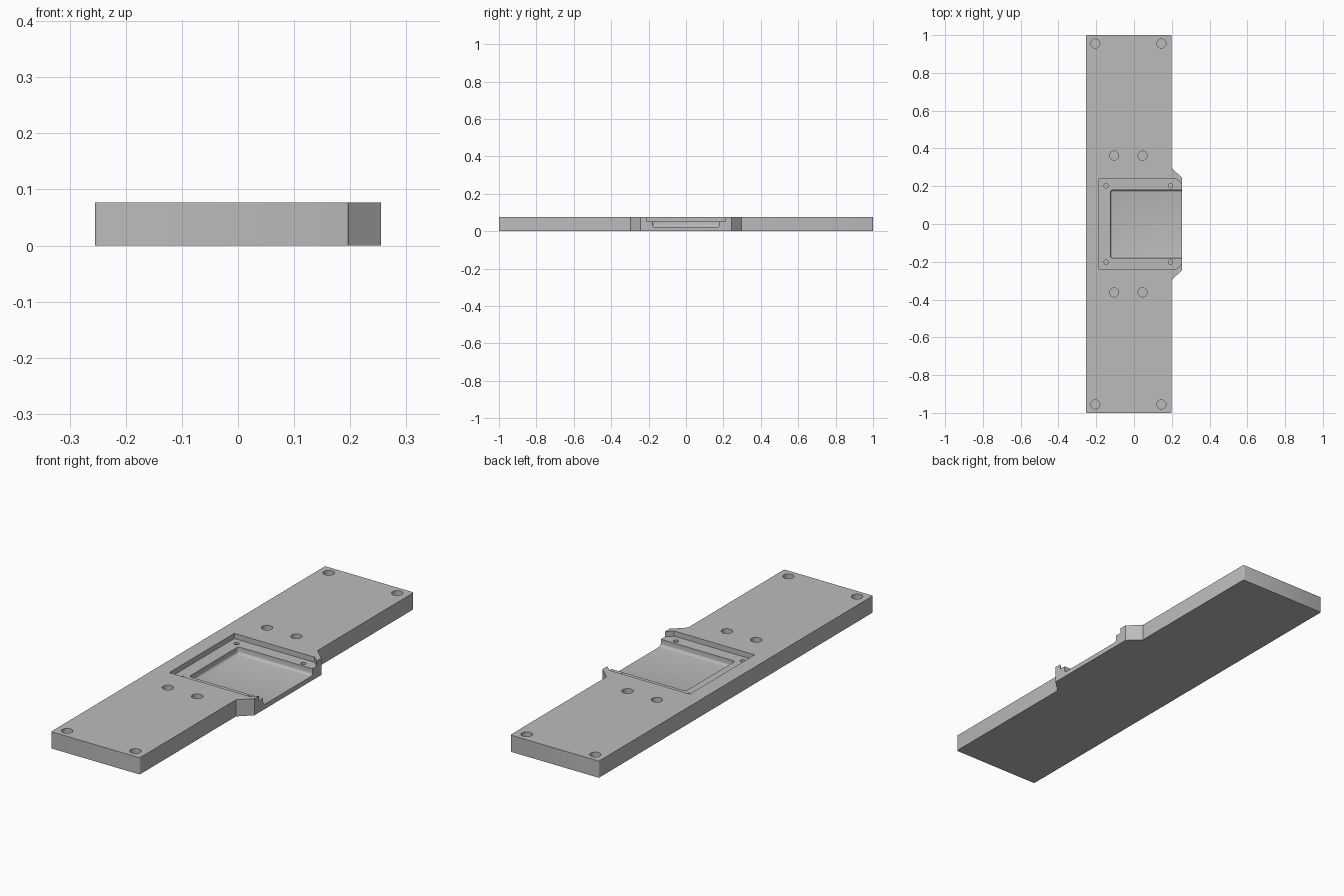
import bpy, bmesh, math

if "Cube" in bpy.data.objects:
    bpy.data.objects.remove(bpy.data.objects["Cube"], do_unlink=True)

TOP, LEDGE, FLOOR = 0.077, 0.053, 0.022

grey = bpy.data.materials.new("plain grey")
grey.use_nodes = True
colour = (0.5, 0.5, 0.5, 1)
grey.diffuse_color = colour
grey.node_tree.nodes["Principled BSDF"].inputs["Base Color"].default_value = colour


def prism(name, outline, z0, z1, bevel=0, pick=None, segments=3):
    """Extrude an outline from z0 to z1 and round the edges chosen by pick."""
    bm = bmesh.new()
    face = bm.faces.new([bm.verts.new((x, y, z0)) for x, y in outline])
    ext = bmesh.ops.extrude_face_region(bm, geom=[face])
    for v in ext["geom"]:
        if isinstance(v, bmesh.types.BMVert):
            v.co.z = z1
    bmesh.ops.recalc_face_normals(bm, faces=bm.faces[:])
    if bevel:
        edges = [e for e in bm.edges if pick(e.verts[0].co, e.verts[1].co)]
        bmesh.ops.bevel(bm, geom=edges, offset=bevel, segments=segments,
                        profile=0.5, affect='EDGES')
    mesh = bpy.data.meshes.new(name)
    bm.to_mesh(mesh)
    bm.free()
    obj = bpy.data.objects.new(name, mesh)
    bpy.context.scene.collection.objects.link(obj)
    mesh.materials.append(grey)
    return obj


def mirrored(half):
    """Close an outline by mirroring its +y half."""
    return half + [(x, -y) for x, y in reversed(half)]


def circle(cx, cy, r, n=32):
    return [(cx + r * math.cos(2 * math.pi * i / n),
             cy + r * math.sin(2 * math.pi * i / n)) for i in range(n)]


def upright(a, b):
    return abs(a.z - b.z) > 0.01


# Long plate with the chamfered side tab, slightly rounded end corners
plate = prism("mounting_plate",
              mirrored([(-0.255, 1), (0.198, 1), (0.198, 0.298), (0.255, 0.244)]),
              0, TOP, 0.006, lambda a, b: upright(a, b) and abs(a.y) > 0.9)

# Shallow upper recess, narrowing at the open edge
cutters = [prism("recess_cutter",
                 mirrored([(-0.185, 0.237), (0.226, 0.237), (0.255, 0.21), (0.3, 0.21)]),
                 LEDGE, 0.12)]

# Deep inner pocket with filleted floor and corners, open on the tab side
cutters.append(prism("pocket_cutter", mirrored([(-0.125, 0.18), (0.32, 0.18)]),
                     FLOOR, 0.12, 0.012,
                     lambda a, b: upright(a, b) or max(a.z, b.z) < FLOOR + 0.001, 4))

# Blind screw holes: plate holes and the small ones on the ledge
plate_holes = [(-0.205, 0.955), (0.145, 0.955), (-0.105, 0.362), (0.045, 0.362)]
ledge_holes = [(-0.148, 0.202), (0.193, 0.202)]
for holes, radius, bottom in ((plate_holes, 0.024, TOP - 0.022),
                              (ledge_holes, 0.011, LEDGE - 0.02)):
    for x, y in holes:
        for side in (1, -1):
            cutters.append(prism("hole_cutter", circle(x, y * side, radius), bottom, 0.12))

for cutter in cutters:
    cutter.hide_render = True
    mod = plate.modifiers.new("cut", 'BOOLEAN')
    mod.operation = 'DIFFERENCE'
    mod.solver = 'EXACT'
    mod.object = cutter

# Bake the cuts and drop the cutters
bpy.context.view_layer.update()
graph = bpy.context.evaluated_depsgraph_get()
baked = bpy.data.meshes.new_from_object(plate.evaluated_get(graph))
plate.modifiers.clear()
plate.data = baked
for cutter in cutters:
    bpy.data.objects.remove(cutter, do_unlink=True)

bpy.ops.object.select_all(action='DESELECT')
plate.select_set(True)
bpy.context.view_layer.objects.active = plate
bpy.ops.object.shade_smooth_by_angle(angle=math.radians(35))
